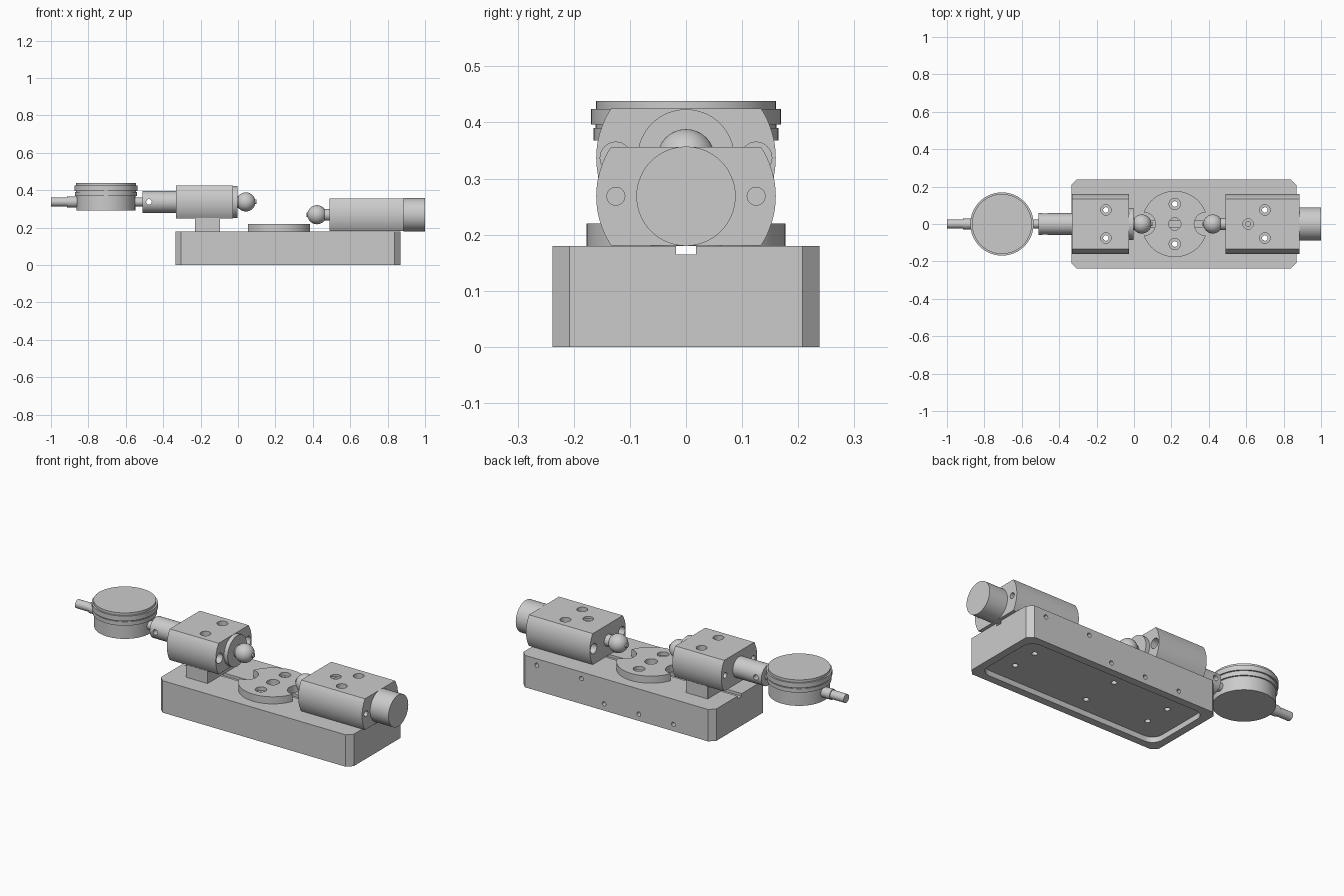
import bpy, bmesh, math
from mathutils import Vector, Matrix

if "Cube" in bpy.data.objects:
    bpy.data.objects.remove(bpy.data.objects["Cube"])


def finish(name, bm):
    bmesh.ops.remove_doubles(bm, verts=bm.verts, dist=1e-6)
    bmesh.ops.recalc_face_normals(bm, faces=bm.faces)
    mesh = bpy.data.meshes.new(name)
    bm.to_mesh(mesh)
    bm.free()
    ob = bpy.data.objects.new(name, mesh)
    bpy.context.collection.objects.link(ob)
    return ob


def lathe(name, profile, origin, axis, steps=64):
    """Revolve (radius, distance) points about an axis through origin."""
    bm = bmesh.new()
    vs = [bm.verts.new((r, 0, t)) for r, t in profile]
    edges = [bm.edges.new(p) for p in zip(vs, vs[1:])]
    bmesh.ops.spin(bm, geom=vs + edges, cent=(0, 0, 0), axis=(0, 0, 1),
                   angle=2 * math.pi, steps=steps, use_merge=True)
    rot = Vector((0, 0, 1)).rotation_difference(Vector(axis)).to_matrix().to_4x4()
    bm.transform(Matrix.Translation(origin) @ rot)
    return finish(name, bm)


def rod(name, r, length, origin, axis, steps=48):
    return lathe(name, [(0, 0), (r, 0), (r, length), (0, length)], origin, axis, steps)


def prism(name, outline, lo, hi, axis='z'):
    """Extrude an (x, y) outline along z, or a (y, z) outline along x."""
    bm = bmesh.new()
    put = (lambda a, b: (a, b, lo)) if axis == 'z' else (lambda a, b: (lo, a, b))
    face = bm.faces.new([bm.verts.new(put(a, b)) for a, b in outline])
    res = bmesh.ops.extrude_face_region(bm, geom=[face])
    shift = (0, 0, hi - lo) if axis == 'z' else (hi - lo, 0, 0)
    bmesh.ops.translate(bm, vec=shift,
                        verts=[g for g in res['geom'] if isinstance(g, bmesh.types.BMVert)])
    return finish(name, bm)


def corner_rect(x0, x1, y0, y1, r, n):
    """Rectangle with rounded corners; n=1 gives chamfers."""
    pts = []
    for i, (cx, cy) in enumerate([(x1 - r, y1 - r), (x0 + r, y1 - r),
                                  (x0 + r, y0 + r), (x1 - r, y0 + r)]):
        for k in range(n + 1):
            a = math.pi / 2 * (i + k / n)
            pts.append((cx + r * math.cos(a), cy + r * math.sin(a)))
    return pts


def cut(ob, cutters):
    for c in cutters:
        c.hide_render = True
        m = ob.modifiers.new("cut", 'BOOLEAN')
        m.operation, m.solver, m.object = 'DIFFERENCE', 'EXACT', c
        bpy.context.view_layer.objects.active = ob
        bpy.ops.object.modifier_apply(modifier=m.name)
        bpy.data.objects.remove(c)


def bore(x, y, top, depth, r_big=0.028, r=0.015, bottom=-0.1):
    """Counterbored through-hole cutter, pointing down."""
    return lathe("cutter", [(0, -0.1), (r_big, -0.1), (r_big, depth), (r, depth),
                            (r, top - bottom), (0, top - bottom)], (x, y, top), (0, 0, -1), 32)


BOLTS = [(-0.15, 0.075), (0.218, 0.107), (0.70, 0.075)]
ZL, ZR = 0.337, 0.2685          # axis heights of the two heads

# base: chamfered plate with top groove, bottom pocket, bolt and side holes
base = prism("base", corner_rect(-0.335, 0.868, -0.238, 0.238, 0.03, 1), 0, 0.18)
cutters = [prism("groove", [(-0.018, 0.165), (0.018, 0.165), (0.018, 0.3), (-0.018, 0.3)],
                 -0.5, 1.0, 'x'),
           prism("pocket", corner_rect(-0.292, 0.825, -0.195, 0.195, 0.06, 8), -0.1, 0.03)]
cutters += [rod("hole", 0.015, 0.4, (x, s * y, -0.1), (0, 0, 1), 24)
            for x, y in BOLTS for s in (-1, 1)]
cutters += [rod("hole", 0.012, 0.1, (x, 0.26, z), (0, -1, 0), 24)
            for x, z in [(0.764, 0.143), (0.486, 0.143), (0.344, 0.038),
                         (0.128, 0.038), (-0.088, 0.038)]]
cut(base, cutters)

# centre disc with two notches and three holes
disc = rod("centre_disc", 0.177, 0.04, (0.218, 0, 0.18), (0, 0, 1), 96)
cutters = [rod("notch", 0.062, 0.2, (0.218 + s * 0.166, 0, 0.1), (0, 0, 1)) for s in (-1, 1)]
cutters += [bore(0.218, s * 0.107, 0.22, 0.02, 0.03) for s in (-1, 1)]
cutters.append(rod("hole", 0.033, 0.2, (0.218, 0, 0.1), (0, 0, 1)))
cut(disc, cutters)


def head(name, x0, x1, zc, face_x, face_dir, bolt_x):
    """Cylinder flattened above and below, drilled from top and ends."""
    half, r = 0.0875, 0.16
    a0 = math.asin(half / r)
    arc = [a0 * (2 * k / 16 - 1) for k in range(17)]
    outline = [(r * math.cos(a), zc + r * math.sin(a)) for a in arc]
    outline += [(-y, z) for y, z in reversed(outline)]
    ob = prism(name, outline, x0, x1, 'x')
    cs = [bore(bolt_x, s * 0.075, zc + half, 0.05) for s in (-1, 1)]
    for s in (-1, 1):
        cs.append(lathe("cutter", [(0, -0.1), (0.028, -0.1), (0.028, 0.05), (0.016, 0.05),
                                   (0.016, 0.6), (0, 0.6)],
                        (face_x, s * 0.125, zc), (face_dir, 0, 0), 32))
    cut(ob, cs)
    return ob


# the two heads
left_head = head("left_head", -0.332, -0.027, ZL, -0.027, -1, -0.15)
right_head = head("right_head", 0.488, 0.886, ZR, 0.488, 1, 0.70)
cut(right_head, [lathe("cutter", [(0, -0.1), (0.028, -0.1), (0.028, 0.012), (0.013, 0.012),
                                  (0.013, 0.06), (0, 0.06)],
                       (0.61, 0, ZR + 0.0875), (0, 0, -1), 32)])

# pedestal under the left head
pedestal = prism("left_pedestal", corner_rect(-0.23, -0.095, -0.135, 0.135, 0.001, 1), 0.18, 0.25)
cut(pedestal, [rod("hole", 0.015, 0.3, (-0.15, s * 0.075, 0.1), (0, 0, 1), 24) for s in (-1, 1)])

# round end parts on the heads
rod("left_flange", 0.0865, 0.024, (-0.028, 0, ZL), (1, 0, 0), 64)
rod("right_end_cap", 0.0885, 0.114, (0.886, 0, ZR), (1, 0, 0), 64)
sleeve = rod("indicator_sleeve", 0.058, 0.178, (-0.51, 0, ZL), (1, 0, 0))
cut(sleeve, [rod("hole", 0.015, 0.3, (-0.476, -0.15, ZL), (0, 1, 0), 24)])


def ball(name, x, z, d, neck_x):
    """Ball probe on a neck, with a small tip."""
    r, neck, tip = 0.051, 0.032, 0.012
    a0, a1 = math.pi - math.asin(neck / r), math.asin(tip / r)
    dist = abs(x - neck_x)
    prof = [(0, 0), (neck, 0)] if dist > 0.045 else [(0, 0)]
    prof += [(r * math.sin(a), dist + r * math.cos(a))
             for a in [a0 + (a1 - a0) * k / 20 for k in range(21)]]
    prof += [(tip, dist + 0.057), (0, dist + 0.057)]
    lathe(name, prof, (neck_x, 0, z), (d, 0, 0), 48)


ball("left_ball", 0.042, ZL, 1, -0.01)
ball("right_ball", 0.422, ZR, -1, 0.49)

# dial indicator: stepped case, plunger stem and rear cap
lathe("dial_case", [(0, 0.29), (0.157, 0.29), (0.157, 0.368), (0.165, 0.368), (0.165, 0.39),
                    (0.161, 0.39), (0.161, 0.396), (0.169, 0.396), (0.169, 0.424),
                    (0.16, 0.424), (0.16, 0.438), (0, 0.438)], (-0.706, 0, 0), (0, 0, 1), 96)
rod("dial_stem", 0.024, 0.06, (-0.56, 0, ZL), (1, 0, 0), 32)
lathe("dial_rear_cap", [(0, 0), (0.024, 0), (0.024, 0.085), (0.029, 0.085), (0.029, 0.15),
                        (0, 0.15)], (-1.0, 0, ZL), (1, 0, 0), 32)

# smooth round surfaces, keep edges sharp
for ob in bpy.context.scene.objects:
    ob.select_set(True)
    bpy.context.view_layer.objects.active = ob
bpy.ops.object.shade_smooth_by_angle(angle=math.radians(30))
